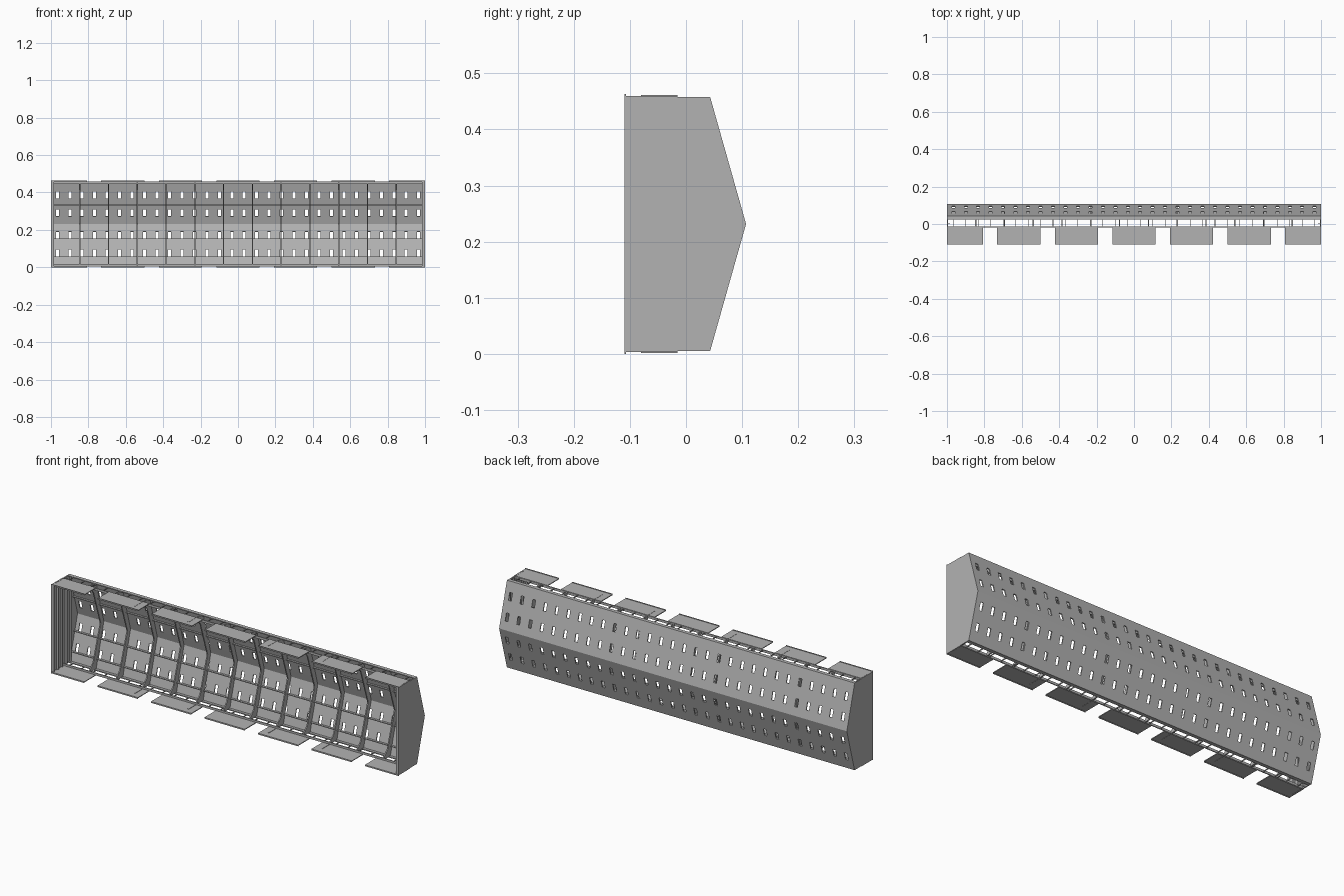
import bpy, bmesh
from mathutils import Vector

old = bpy.data.objects.get("Cube")
if old:
    bpy.data.objects.remove(old)

steel = bpy.data.materials.new("grey steel")
steel.use_nodes = True
colour = (0.45, 0.45, 0.45, 1)
steel.diffuse_color = colour
steel.node_tree.nodes["Principled BSDF"].inputs["Base Color"].default_value = colour

BOT, MID, TOP = 0.005, 0.2315, 0.458
EDGE, APEX, FRONT = 0.043, 0.107, -0.11
CELL = 2 / 13
RIBS = [-1 + CELL * i for i in range(1, 13)]


def finish(name, bm):
    bmesh.ops.recalc_face_normals(bm, faces=bm.faces)
    mesh = bpy.data.meshes.new(name)
    bm.to_mesh(mesh)
    bm.free()
    mesh.materials.append(steel)
    obj = bpy.data.objects.new(name, mesh)
    bpy.context.collection.objects.link(obj)
    return obj


def add_box(bm, x0, x1, y0, y1, z0, z1):
    verts = bmesh.ops.create_cube(bm, size=1)["verts"]
    lo, hi = Vector((x0, y0, z0)), Vector((x1, y1, z1))
    for v in verts:
        v.co = (lo + hi) / 2 + v.co * (hi - lo)


def add_plate(bm, profile, x0, x1):
    """Extrude a (y, z) outline along x."""
    face = bm.faces.new([bm.verts.new((x0, y, z)) for y, z in profile])
    ext = bmesh.ops.extrude_face_region(bm, geom=[face])["geom"]
    moved = [g for g in ext if isinstance(g, bmesh.types.BMVert)]
    bmesh.ops.translate(bm, verts=moved, vec=(x1 - x0, 0, 0))


def back_y(z):
    return APEX - (APEX - EDGE) * abs(z - MID) / (TOP - MID)


def both(bm, x0, x1, y0, y1, z0, z1):
    """A box at the top and its mirror at the bottom."""
    add_box(bm, x0, x1, y0, y1, z0, z1)
    add_box(bm, x0, x1, y0, y1, 2 * MID - z1, 2 * MID - z0)


# Slotted back shell: a grid over the folded profile with the slot cells left out
xs = [-0.995]
for i in range(30):
    c = -0.966 + i * 2 * 0.966 / 29
    xs += [c - 0.008, c + 0.008]
xs.append(0.995)
slots = []
for c in (0.075, 0.171, 0.292, 0.388):
    slots += [c - 0.019, c + 0.019]
zs = sorted([BOT, MID, TOP] + slots)
profile = [(0.024, BOT)] + [(back_y(z), z) for z in zs] + [(0.024, TOP)]
bm = bmesh.new()
grid = [[bm.verts.new((x, y, z)) for x in xs] for y, z in profile]
for r in range(len(profile) - 1):
    slot_row = profile[r][1] in slots[::2]
    for c in range(len(xs) - 1):
        if not (slot_row and c % 2):
            bm.faces.new((grid[r][c], grid[r][c + 1], grid[r + 1][c + 1], grid[r + 1][c]))
shell = finish("slotted_back_shell", bm)
solid = shell.modifiers.new("thickness", "SOLIDIFY")
solid.thickness = 0.005
# Grow towards the inside whichever way the normals ended up
middle = min(shell.data.polygons, key=lambda p: abs(p.center.z - MID))
solid.offset = -1 if middle.normal.y > 0 else 1

# End plates with inner stiffeners
end_outline = [(FRONT, BOT), (EDGE, BOT), (APEX, MID), (EDGE, TOP), (FRONT, TOP)]
for name, s in (("right_end_plate", -1), ("left_end_plate", 1)):
    bm = bmesh.new()
    add_plate(bm, end_outline, s * 1.0, s * 0.994)
    for y in (-0.107, -0.07, -0.035, 0.0, 0.035):
        x0, x1 = sorted((s * 0.994, s * 0.984))
        add_box(bm, x0, x1, y, y + 0.003, BOT + 0.003, TOP - 0.003)
    finish(name, bm)

# Ribs following the inside of the shell
rib_outline = [(-0.014, BOT), (EDGE - 0.002, BOT + 0.004), (APEX - 0.004, MID),
               (EDGE - 0.002, TOP - 0.004), (-0.014, TOP), (-0.014, TOP - 0.012),
               (0.018, TOP - 0.045), (APEX - 0.03, MID),
               (0.018, BOT + 0.045), (-0.014, BOT + 0.012)]
bm = bmesh.new()
for x in RIBS:
    add_plate(bm, rib_outline, x - 0.003, x + 0.003)
finish("ribs", bm)

# Lengthwise stringers on the shell
bm = bmesh.new()
for z in (0.056, 0.152, 0.333):
    y = back_y(z) - 0.004
    add_box(bm, -0.994, 0.994, y - 0.012, y, z - 0.002, z + 0.002)
finish("stringers", bm)

# Front rails and rungs spanning the open slots
bm = bmesh.new()
both(bm, -0.994, 0.994, -0.018, -0.013, TOP - 0.012, TOP)
finish("edge_rails", bm)
bm = bmesh.new()
for i in range(30):
    c = -0.966 + i * 2 * 0.966 / 29
    both(bm, c - 0.0015, c + 0.0015, -0.014, 0.025, TOP - 0.006, TOP - 0.001)
finish("slot_rungs", bm)

# Mounting tabs along the front edges, with raised lips and strips
bm = bmesh.new()
for i in range(-3, 4):
    c = i * 2 * CELL
    x0, x1 = max(c - 0.116, -1), min(c + 0.116, 1)
    both(bm, x0, x1, FRONT, -0.015, TOP - 0.002, TOP + 0.002)
    both(bm, x0, x1, FRONT, FRONT + 0.003, TOP - 0.002, TOP + 0.005)
finish("mounting_tabs", bm)
bm = bmesh.new()
for x in (-0.994, -3.5 * CELL, -1.5 * CELL, 1.5 * CELL, 3.5 * CELL, 0.994):
    both(bm, x - 0.003, x + 0.003, -0.08, -0.015, TOP - 0.004, TOP + 0.003)
finish("tab_strips", bm)
